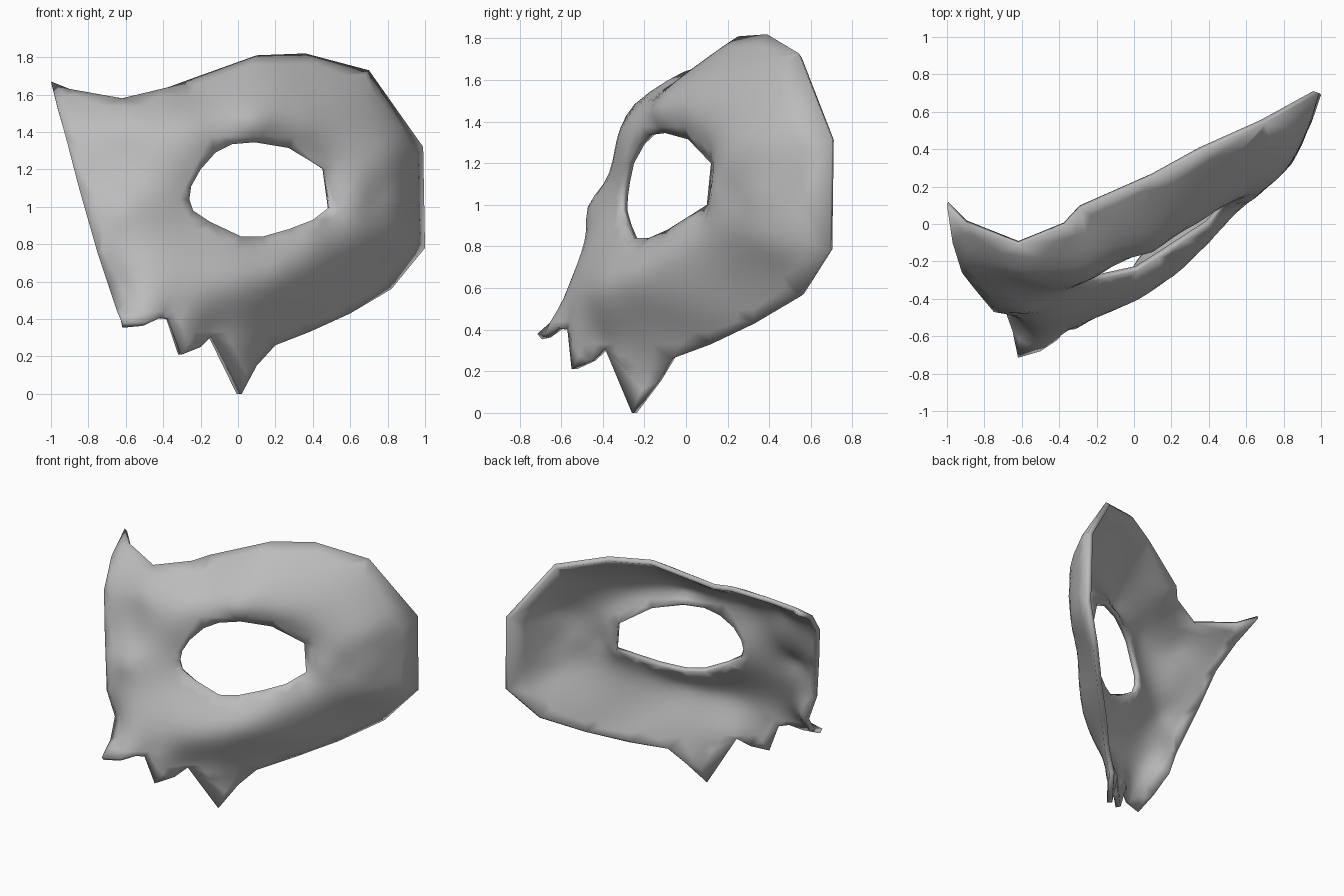
import bpy
import math
from mathutils import Vector
from mathutils.geometry import delaunay_2d_cdt, intersect_point_line

cube = bpy.data.objects.get("Cube")
if cube:
    bpy.data.objects.remove(cube, do_unlink=True)

# Outer rim as (x, y, z): brow, cheek, fangs, muzzle, centre line
brow = [(-1, .1, 1.67), (-.9, 0, 1.63), (-.62, -.11, 1.58), (-.37, -.01, 1.64),
        (-.29, .08, 1.67), (.1, .25, 1.81), (.36, .39, 1.82), (.7, .54, 1.73)]
cheek = [(.99, .7, 1.32), (1, .69, .78), (.82, .55, .56), (.6, .33, .43),
         (.38, .12, .33), (.2, -.07, .26)]
fangs = [(.1, -.14, .15), (.02, -.26, 0), (-.14, -.39, .31), (-.2, -.46, .25),
         (-.3, -.55, .21), (-.37, -.57, .4)]
muzzle = [(-.41, -.62, .41), (-.5, -.68, .38), (-.62, -.715, .38)]
centre_line = [(-.65, -.57, .45), (-.69, -.46, .57), (-.75, -.47, .75),
               (-.85, -.35, 1.1), (-.92, -.26, 1.37), (-.97, -.1, 1.55)]
rim = brow + cheek + fangs + muzzle + centre_line

# Eye opening
eye = [(-.25, -.3, 1.11), (-.2, -.28, 1.2), (-.12, -.23, 1.29), (-.03, -.18, 1.335),
       (.09, -.1, 1.345), (.27, .01, 1.315), (.46, .12, 1.2), (.49, .1, 1),
       (.4, -.01, .93), (.27, -.09, .88), (.13, -.18, .84), (.02, -.25, .84),
       (-.15, -.29, .92), (-.24, -.31, .98), (-.26, -.31, 1.04)]

# Relief points that shape the cheek, forehead and muzzle
cheek_relief = [(.87, .36, 1.05), (.75, .24, 1.05), (.62, .12, 1.05), (.62, .12, .87),
                (.4, -.1, .75), (.22, -.27, .67), (.03, -.4, .6), (.88, .41, 1.3),
                (.88, .43, .82), (.95, .56, 1.05), (.8, .42, .7), (.6, .225, .6),
                (.4, .02, .48), (.2, -.175, .43)]
brow_relief = [(.7, .23, 1.35), (.55, .13, 1.33), (.35, .01, 1.42), (.1, -.15, 1.43),
               (.1, 0, 1.62), (.4, .15, 1.6), (-.25, -.25, 1.45), (-.6, -.25, 1.48),
               (-.62, -.31, 1.3), (-.35, -.34, 1.22)]
nose_relief = [(-.6, -.38, 1.12), (-.6, -.47, 1), (-.6, -.48, .87), (-.4, -.44, .87),
               (-.2, -.44, .72), (-.1, -.46, .58), (-.57, -.53, .66), (-.55, -.59, .52),
               (-.4, -.58, .53), (-.3, -.56, .38), (-.2, -.5, .5), (0, -.29, .22)]


def kernel(a, b):
    """Thin plate kernel in the front plane."""
    d = (a[0] - b[0]) ** 2 + (a[2] - b[2]) ** 2
    return d * math.log(d) if d > 0 else 0


def solve(rows):
    """Gaussian elimination of an augmented matrix."""
    n = len(rows)
    for i in range(n):
        p = max(range(i, n), key=lambda r: abs(rows[r][i]))
        rows[i], rows[p] = rows[p], rows[i]
        for r in range(i + 1, n):
            f = rows[r][i] / rows[i][i]
            if f:
                rows[r] = [u - f * v for u, v in zip(rows[r], rows[i])]
    out = [0] * n
    for i in reversed(range(n)):
        rest = sum(rows[i][k] * out[k] for k in range(i + 1, n))
        out[i] = (rows[i][n] - rest) / rows[i][i]
    return out


# Fit a smooth depth surface through every control point
points = rim + eye + cheek_relief + brow_relief + nose_relief
system = [[kernel(a, b) for b in points] + [1, a[0], a[2], a[1]] for a in points]
for base in (lambda p: 1, lambda p: p[0], lambda p: p[2]):
    system.append([base(p) for p in points] + [0] * 4)
weights = solve(system)


def depth(x, z):
    q = (x, 0, z)
    terms = [kernel(q, p) for p in points] + [1, x, z]
    return sum(w * t for w, t in zip(weights, terms))


def inside(x, z, loop):
    hit = False
    for a, b in zip(loop, loop[1:] + loop[:1]):
        if (a[2] > z) != (b[2] > z):
            if x < a[0] + (z - a[2]) * (b[0] - a[0]) / (b[2] - a[2]):
                hit = not hit
    return hit


def clearance(x, z, loop):
    best = 9
    q = Vector((x, z, 0))
    for a, b in zip(loop, loop[1:] + loop[:1]):
        u, v = Vector((a[0], a[2], 0)), Vector((b[0], b[2], 0))
        near, t = intersect_point_line(q, u, v)
        near = u.lerp(v, min(1, max(0, t)))
        best = min(best, (near - q).length)
    return best


# Fill between rim and eye opening with a regular lattice
flat = [Vector((p[0], p[2])) for p in rim + eye]
edges = []
start = 0
for loop in (rim, eye):
    n = len(loop)
    edges += [(start + i, start + (i + 1) % n) for i in range(n)]
    start += n
step = .055
for row in range(36):
    for col in range(40):
        x, z = -1 + step * (col + row % 2 / 2), step * row
        if inside(x, z, rim) and not inside(x, z, eye):
            if min(clearance(x, z, rim), clearance(x, z, eye)) > step / 2:
                flat.append(Vector((x, z)))
co, _, tris, _, _, _ = delaunay_2d_cdt(flat, edges, [], 0, 1e-5)
faces = []
for tri in tris:
    mid = sum((co[i] for i in tri), Vector((0, 0))) / len(tri)
    if inside(mid.x, mid.y, rim) and not inside(mid.x, mid.y, eye):
        faces.append(tuple(tri))
verts = [(c.x, depth(c.x, c.y), c.y) for c in co]

# Mask shell
mesh = bpy.data.meshes.new("mask_shell")
mesh.from_pydata(verts, [], faces)
mesh.update()
shell = bpy.data.objects.new("mask_shell", mesh)
bpy.context.collection.objects.link(shell)
if sum(p.normal.y for p in mesh.polygons) > 0:
    mesh.flip_normals()

# Plain grey finish
grey = bpy.data.materials.new("plain_grey")
grey.use_nodes = True
colour = (.5, .5, .5, 1)
grey.diffuse_color = colour
grey.node_tree.nodes["Principled BSDF"].inputs["Base Color"].default_value = colour
mesh.materials.append(grey)

# Thin wall growing backwards, with softly shaded rim edges
wall = shell.modifiers.new("wall", "SOLIDIFY")
wall.thickness = .035
wall.offset = -1
bpy.context.view_layer.objects.active = shell
shell.select_set(True)
bpy.ops.object.modifier_apply(modifier=wall.name)
bpy.ops.object.shade_smooth()
